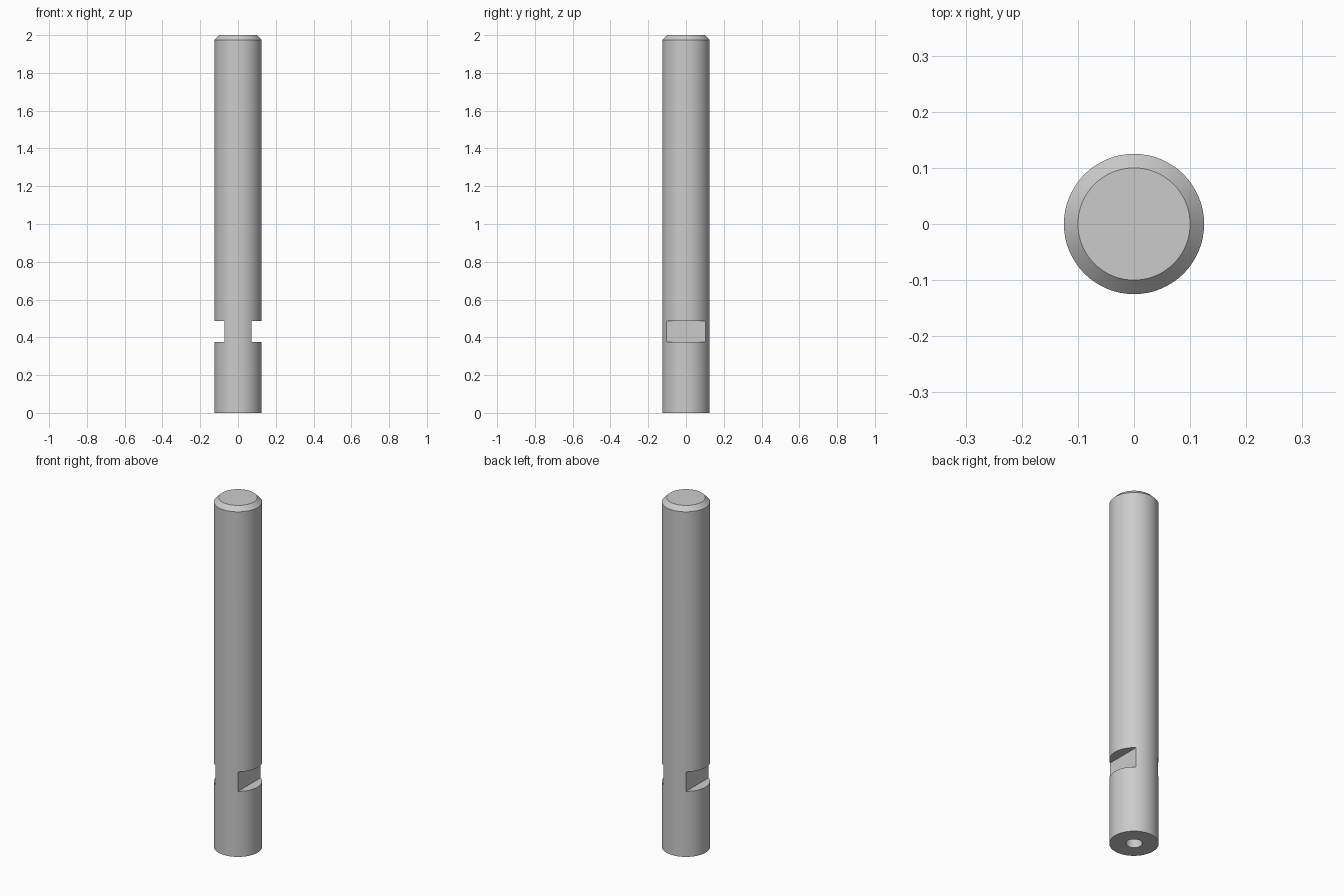
import bpy, bmesh, math

if "Cube" in bpy.data.objects:
    bpy.data.objects.remove(bpy.data.objects["Cube"])

SEGMENTS = 64


def revolve(name, profile):
    """Spin a (radius, z) profile around the z axis into a closed solid."""
    bm = bmesh.new()
    verts = [bm.verts.new((r, 0, z)) for r, z in profile]
    edges = [bm.edges.new(pair) for pair in zip(verts, verts[1:])]
    bmesh.ops.spin(bm, geom=verts + edges, cent=(0, 0, 0), axis=(0, 0, 1),
                   angle=math.tau, steps=SEGMENTS, use_duplicate=False)
    bmesh.ops.remove_doubles(bm, verts=bm.verts, dist=1e-5)
    bmesh.ops.recalc_face_normals(bm, faces=bm.faces)
    mesh = bpy.data.meshes.new(name)
    bm.to_mesh(mesh)
    bm.free()
    obj = bpy.data.objects.new(name, mesh)
    bpy.context.collection.objects.link(obj)
    return obj


# Round shaft: drilled blind hole in the base, chamfered top
shaft = revolve("shaft", [
    (0, 0.31), (0.042, 0.285), (0.042, 0), (0.125, 0),
    (0.125, 1.975), (0.1, 2), (0, 2),
])

# Two opposite wrench flats near the base
FLAT_X, FLAT_LOW, FLAT_HIGH = 0.072, 0.375, 0.487
for side, label in ((-1, "left"), (1, "right")):
    bpy.ops.mesh.primitive_cube_add(
        size=1, location=(side * (FLAT_X + 0.1), 0, (FLAT_LOW + FLAT_HIGH) / 2))
    cutter = bpy.context.object
    cutter.name = label + "_flat_cutter"
    cutter.scale = (0.2, 0.4, FLAT_HIGH - FLAT_LOW)
    cutter.hide_render = True
    cutter.display_type = 'WIRE'
    cut = shaft.modifiers.new(label + "_flat", 'BOOLEAN')
    cut.operation = 'DIFFERENCE'
    cut.solver = 'EXACT'
    cut.object = cutter

# Apply the cuts, remove the cutters, then shade smooth with sharp edges
bpy.ops.object.select_all(action='DESELECT')
shaft.select_set(True)
bpy.context.view_layer.objects.active = shaft
for mod in list(shaft.modifiers):
    cutter = mod.object
    bpy.ops.object.modifier_apply(modifier=mod.name)
    bpy.data.objects.remove(cutter)
bpy.ops.object.shade_smooth_by_angle(angle=math.radians(30))
